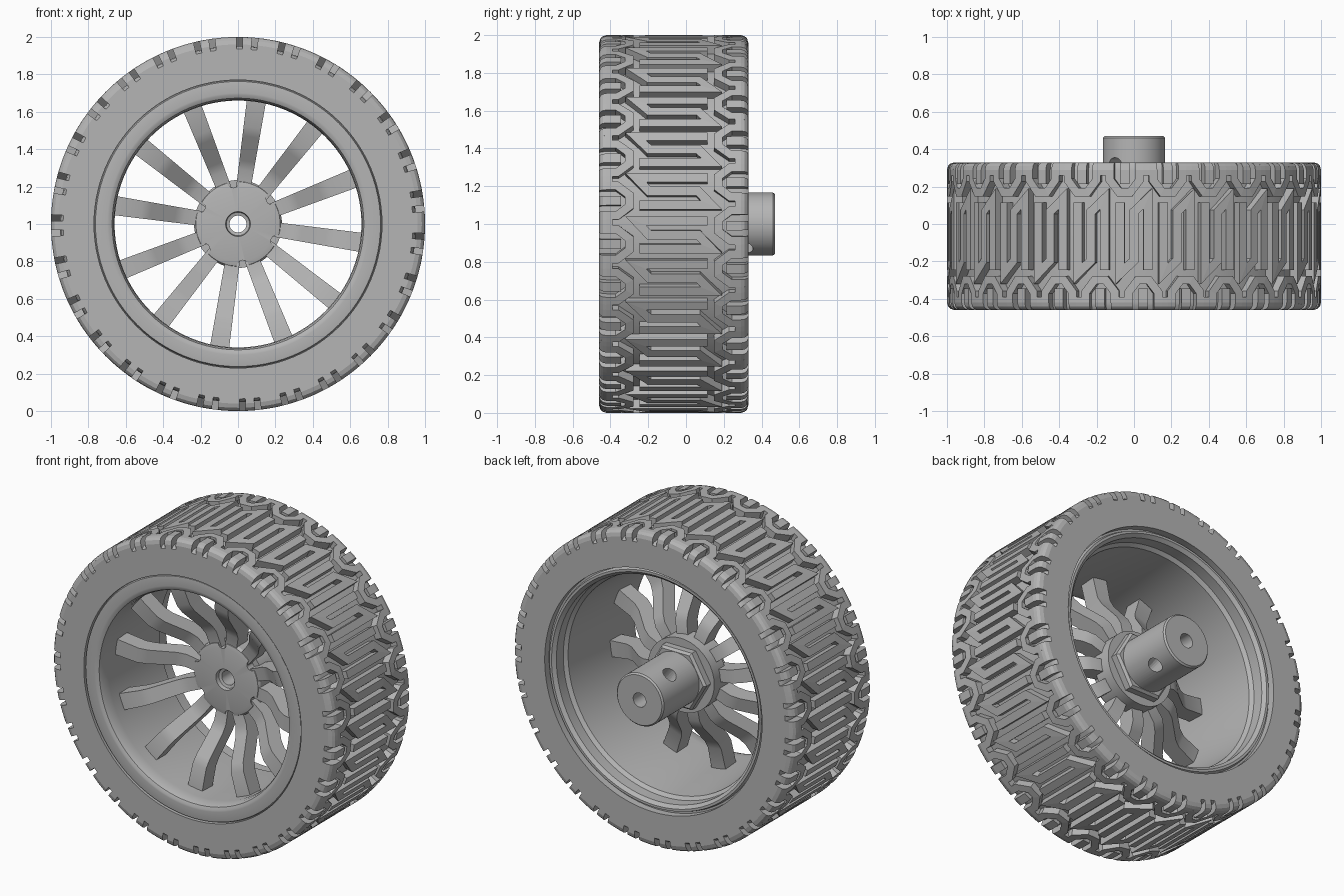
import bpy, bmesh, math
from mathutils import Vector

if "Cube" in bpy.data.objects:
    bpy.data.objects.remove(bpy.data.objects["Cube"])

grey = bpy.data.materials.new("plain_grey")
grey.use_nodes = True
grey.diffuse_color = (0.46, 0.46, 0.46, 1)
grey.node_tree.nodes["Principled BSDF"].inputs["Base Color"].default_value = (0.46, 0.46, 0.46, 1)

MID = -0.065      # middle of the tyre along the axle
HALF = 0.395      # half the tyre width
PITCHES = 27      # tread repeats round the tyre
SPOKES = 12


def polar(r, angle, y):
    """Point at radius r round the axle, which lies along y."""
    return Vector((r * math.cos(angle), y, 1 + r * math.sin(angle)))


def finish(name, bm, smooth=None):
    bmesh.ops.recalc_face_normals(bm, faces=bm.faces)
    mesh = bpy.data.meshes.new(name)
    bm.to_mesh(mesh)
    bm.free()
    obj = bpy.data.objects.new(name, mesh)
    bpy.context.collection.objects.link(obj)
    mesh.materials.append(grey)
    bpy.ops.object.select_all(action='DESELECT')
    obj.select_set(True)
    bpy.context.view_layer.objects.active = obj
    if smooth:
        bpy.ops.object.shade_smooth_by_angle(angle=math.radians(smooth))
    return obj


def skin(bm, rings, closed):
    """Join rings of vertices with quads; cap the ends when not closed."""
    n = len(rings[0])
    pairs = list(zip(rings, rings[1:]))
    if closed:
        pairs.append((rings[-1], rings[0]))
    else:
        bm.faces.new(rings[0])
        bm.faces.new(rings[-1])
    for a, b in pairs:
        for i in range(n):
            j = (i + 1) % n
            bm.faces.new((a[i], a[j], b[j], b[i]))


def lathe(name, profile, segments, smooth=30):
    """Turn a closed (radius, y) profile round the axle."""
    bm = bmesh.new()
    rings = [[bm.verts.new(polar(r, math.tau * k / segments, y)) for r, y in profile]
             for k in range(segments)]
    skin(bm, rings, True)
    return finish(name, bm, smooth)


def cut(obj, start, end, radius):
    """Drill a round hole between two points."""
    axis = end - start
    bpy.ops.mesh.primitive_cylinder_add(vertices=24, radius=radius, depth=axis.length,
                                        location=(start + end) / 2)
    cutter = bpy.context.object
    cutter.rotation_euler = axis.to_track_quat('Z', 'Y').to_euler()
    cutter.hide_render = True
    bpy.context.view_layer.objects.active = obj
    mod = obj.modifiers.new("hole", 'BOOLEAN')
    mod.object = cutter
    mod.solver = 'EXACT'
    bpy.ops.object.modifier_apply(modifier=mod.name)
    bpy.data.objects.remove(cutter)


# Tyre carcass, up to the floor of the tread grooves
half_tyre = [(0.77, HALF), (0.935, HALF), (0.947, 0.38), (0.952, 0.35)]
lathe("tyre", [(r, MID - v) for r, v in half_tyre]
      + [(r, MID + v) for r, v in reversed(half_tyre)], 108)


# Tread blocks: mitred ribbons wrapped round the tyre
def tread_radius(v):
    d = min(max(0, abs(v) - 0.355), 0.04)
    return 0.96 + math.sqrt(0.0016 - d * d)


def ribbon(bm, points, width, angle):
    pts = [Vector(p) for p in points]
    rings = []
    for i, p in enumerate(pts):
        before = (p - pts[i - 1]).normalized() if i else None
        after = (pts[i + 1] - p).normalized() if i < len(pts) - 1 else None
        before, after = before or after, after or before
        n1 = Vector((-before.y, before.x))
        n2 = Vector((-after.y, after.x))
        miter = (n1 + n2).normalized()
        miter *= width / 2 / miter.dot(n1)
        ring = []
        for q, top in ((p + miter, 1), (p - miter, 1), (p - miter, 0), (p + miter, 0)):
            r = tread_radius(q.y) if top else 0.93
            ring.append(bm.verts.new(polar(r, angle - q.x, MID + q.y)))
        rings.append(ring)
    skin(bm, rings, False)


pitch = math.tau / PITCHES
edge = [HALF, 0.388, 0.375, 0.355]


def leg(x, foot):
    return [(x, v) for v in edge + [foot]]


# Each pitch has a central zigzag whose tips reach between the shoulder cups
zigzag = [(-0.074, 0.18), (-0.074, -0.20), (0, -0.13)]
zigzag += [(-x, -v) for x, v in reversed(zigzag)]
cup = leg(-0.08, 0.30) + [(-0.03, 0.235)]
cup += [(-x, v) for x, v in reversed(cup)]
link_width = pitch - 0.16 - 0.044 + 0.004
shoulder = [(cup, 0.044), (leg(0, 0.28), 0.05), (leg(pitch / 2, 0.325), link_width)]

bm = bmesh.new()
for k in range(PITCHES):
    angle = math.pi / 2 + k * pitch
    ribbon(bm, zigzag, 0.048, angle)
    for path, width in shoulder:
        ribbon(bm, path, width, angle + 0.05)
        ribbon(bm, [(-x, -v) for x, v in path], width, angle - 0.05)
finish("tread_blocks", bm)

# Rim with flat front lip, tapering barrel and stepped back lip
lathe("rim", [(0.79, -0.435), (0.768, -0.435), (0.762, -0.452), (0.757, -0.453),
              (0.70, -0.453), (0.69, -0.452), (0.673, -0.443), (0.664, -0.42), (0.66, -0.37),
              (0.695, 0.20), (0.715, 0.22), (0.715, 0.29), (0.735, 0.31),
              (0.75, 0.31), (0.758, 0.285), (0.79, 0.285)], 96)

# Spokes: square bars stepping forward from the hub to the rim
bm = bmesh.new()
sweep = [(0.17, -0.115), (0.29, -0.12), (0.34, -0.145), (0.47, -0.255),
         (0.52, -0.28), (0.675, -0.295)]
first = math.radians(81.5)
for k in range(SPOKES):
    angle = first + k * math.tau / SPOKES
    side = Vector((-math.sin(angle), 0, math.cos(angle)))
    rings = []
    for r, y in sweep:
        w = 0.034 + 0.026 * r
        rings.append([bm.verts.new(polar(r + shift, angle, y + depth) + side * s)
                      for s, depth, shift in ((-w, 0, 0), (w, 0, 0),
                                              (w, 0.105, 0.02), (-w, 0.105, 0.02))])
    skin(bm, rings, False)
finish("spokes", bm, 30)

# Hub disc with a bored centre and a notch inside each pair of spokes
hub = lathe("hub", [(0.045, -0.10), (0.062, -0.105), (0.066, -0.13), (0.20, -0.126),
                    (0.225, -0.12), (0.235, -0.105), (0.235, 0.05), (0.045, 0.05)], 64)
for k in range(SPOKES // 2):
    angle = first + (k * 2 + 0.5) * math.tau / SPOKES
    cut(hub, polar(0.228, angle, -0.2), polar(0.228, angle, -0.07), 0.033)

# Hexagonal collar behind the hub
lathe("hex_collar", [(0.10, 0.04), (0.21, 0.04), (0.21, 0.09), (0.195, 0.105), (0.10, 0.105)],
      6, None)

# Axle sleeve with a cross hole
axle = lathe("axle_sleeve", [(0.045, 0.04), (0.167, 0.04), (0.167, 0.46),
                             (0.158, 0.47), (0.045, 0.47)], 64)
pin = math.radians(128)
cut(axle, polar(0.3, pin, 0.31), polar(-0.3, pin, 0.31), 0.045)
for obj in (hub, axle):
    bpy.context.view_layer.objects.active = obj
    obj.select_set(True)
bpy.ops.object.shade_smooth_by_angle(angle=math.radians(30))
